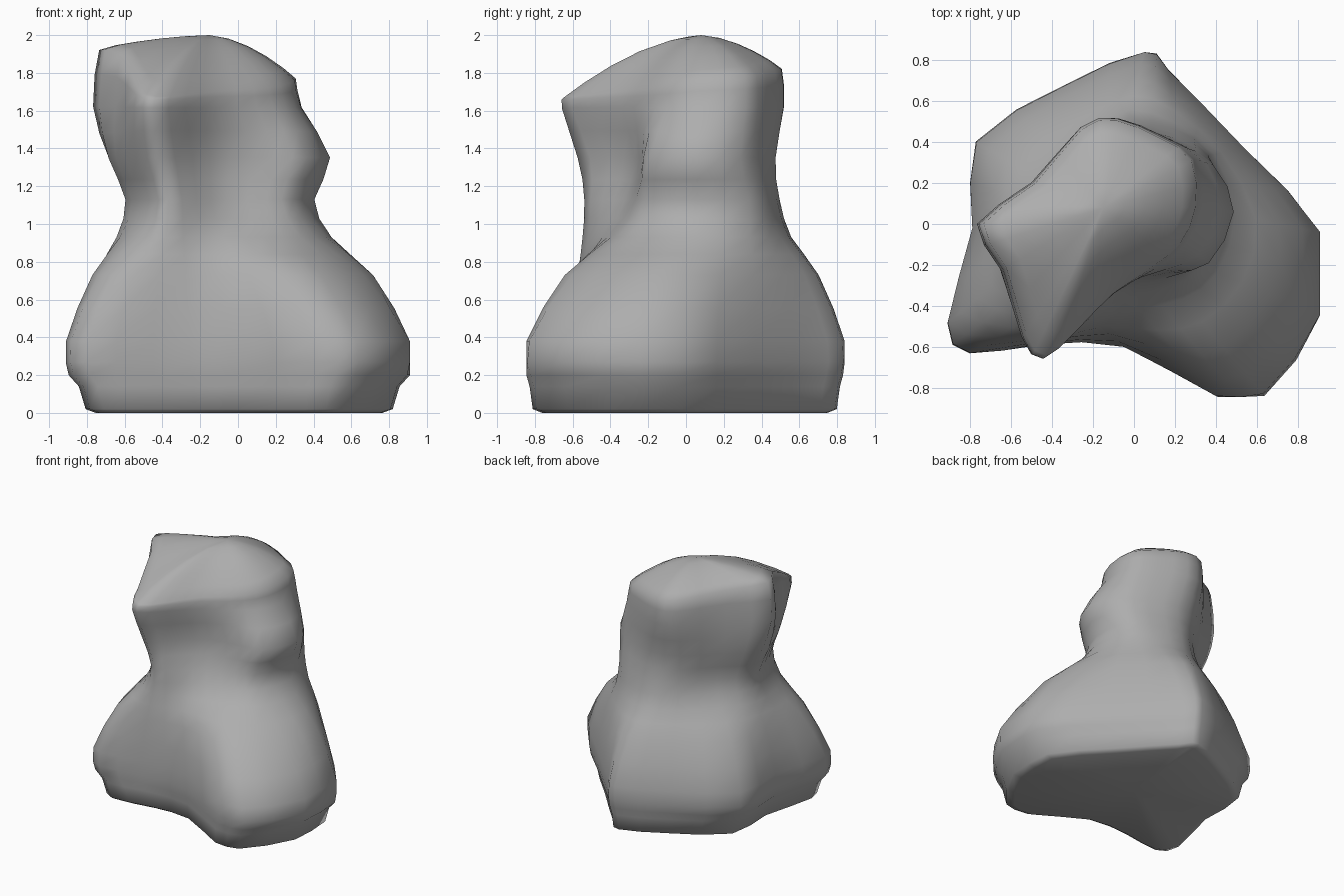
import bpy
import bmesh
from mathutils import Vector

if "Cube" in bpy.data.objects:
    bpy.data.objects.remove(bpy.data.objects["Cube"])

# Key outlines, counter-clockwise from the right side
BASE = [(.91, -.04), (.54, .37), (.17, .75), (.05, .84), (-.33, .68), (-.77, .40), (-.79, -.02),
        (-.91, -.48), (-.80, -.63), (-.45, -.59), (-.05, -.60), (.40, -.84), (.63, -.83), (.91, -.44)]
JAW = [(.50, .06), (.39, .29), (.21, .40), (-.02, .475), (-.24, .42), (-.48, .20), (-.69, .02),
       (-.65, -.20), (-.54, -.44), (-.42, -.58), (-.24, -.40), (-.05, -.27), (.20, -.23), (.37, -.20)]
BROW = [(.33, .08), (.31, .32), (.14, .43), (-.08, .52), (-.26, .48), (-.50, .20), (-.78, 0),
        (-.65, -.22), (-.55, -.56), (-.45, -.665), (-.28, -.52), (-.10, -.34), (.10, -.22), (.25, -.10)]
CROWN_Z = [1.76, 1.78, 1.80, 1.82, 1.83, 1.87, 1.93, 1.91, 1.72, 1.67, 1.68, 1.70, 1.71, 1.73]
CENTRE = Vector((-.15, .08, 2.0))


def ring(pts, z, sx=1, sy=1, cx=0, cy=0):
    return [Vector((cx + (x - cx) * sx, cy + (y - cy) * sy, z)) for x, y in pts]


def blend(a, b, t, z):
    return [Vector((*p.lerp(q, t).xy, z)) for p, q in zip(a, b)]


def mid(a, b, c, d):
    return (9 * (b + c) - a - d) / 16


def clamp(p):
    return Vector((max(-.915, min(.91, p.x)), max(-.845, min(.84, p.y)), p.z))


def smooth_ring(r):
    n = len(r)
    out = []
    for i in range(n):
        out += [r[i], mid(r[i - 1], r[i], r[(i + 1) % n], r[(i + 2) % n])]
    return [clamp(p) for p in out]


# Body, neck and head sections
foot = ring(BASE, .2, .985, .99)
belly = ring(BASE, .38)
neck = ring(JAW, 1.13, .84, .98, -.1, 0)
for i, dx, dy in ((1, .05, .05), (2, .04, .05), (3, 0, .03), (9, 0, .03), (10, 0, -.05), (11, 0, -.06), (12, 0, -.04)):
    neck[i] += Vector((dx, dy, 0))
jaw = ring(JAW, 1.35)
brow = ring(BROW, 1.62)
crown = [Vector((p.x, p.y, z)) for p, z in zip(ring(BROW, 0, .95, .98, -.15, .05), CROWN_Z)]
keys = [foot, belly, blend(belly, neck, .40, .73), blend(belly, neck, .82, .93),
        neck, jaw, brow, crown]
keys = [smooth_ring(r) for r in keys]

# Fill in between the sections
flat = [p.xy for p in keys[0]]
rings = [ring(flat, 0, .84, .90), ring(flat, .02, .90, .96), ring(flat, .14, .94, .98)]
for i, r in enumerate(keys):
    rings.append(r)
    if i < len(keys) - 1:
        a = keys[max(i - 1, 0)]
        d = keys[min(i + 2, len(keys) - 1)]
        rings.append([clamp(mid(*q)) for q in zip(a, r, keys[i + 1], d)])

# Domed top of the head
for t in (.85, .65, .45, .22):
    rings.append([Vector((CENTRE.x + (p.x - CENTRE.x) * t, CENTRE.y + (p.y - CENTRE.y) * t,
                          2.0 - (2.0 - p.z) * t ** 1.7)) for p in keys[-1]])

bm = bmesh.new()
rows = [[bm.verts.new(p) for p in r] for r in rings]
n = len(rows[0])
for lo, hi in zip(rows, rows[1:]):
    for i in range(n):
        j = (i + 1) % n
        bm.faces.new((lo[i], lo[j], hi[j], hi[i]))
top = bm.verts.new(CENTRE)
bottom = bm.verts.new((0, 0, 0))
for i in range(n):
    j = (i + 1) % n
    bm.faces.new((rows[-1][i], rows[-1][j], top))
    bm.faces.new((rows[0][j], rows[0][i], bottom))
# Soften the upper head
head = [v for v in bm.verts if v.co.z > 1.2 and v is not top]
bmesh.ops.smooth_vert(bm, verts=head, factor=.25, use_axis_x=True, use_axis_y=True, use_axis_z=True)
bmesh.ops.recalc_face_normals(bm, faces=bm.faces)
for f in bm.faces:
    f.smooth = True
mesh = bpy.data.meshes.new("seated_figure")
bm.to_mesh(mesh)
bm.free()
obj = bpy.data.objects.new("seated_figure", mesh)
bpy.context.collection.objects.link(obj)

# Mid grey surface
grey = bpy.data.materials.new("mid_grey")
grey.diffuse_color = (.42, .42, .42, 1)
grey.use_nodes = True
grey.node_tree.nodes["Principled BSDF"].inputs["Base Color"].default_value = grey.diffuse_color
mesh.materials.append(grey)
